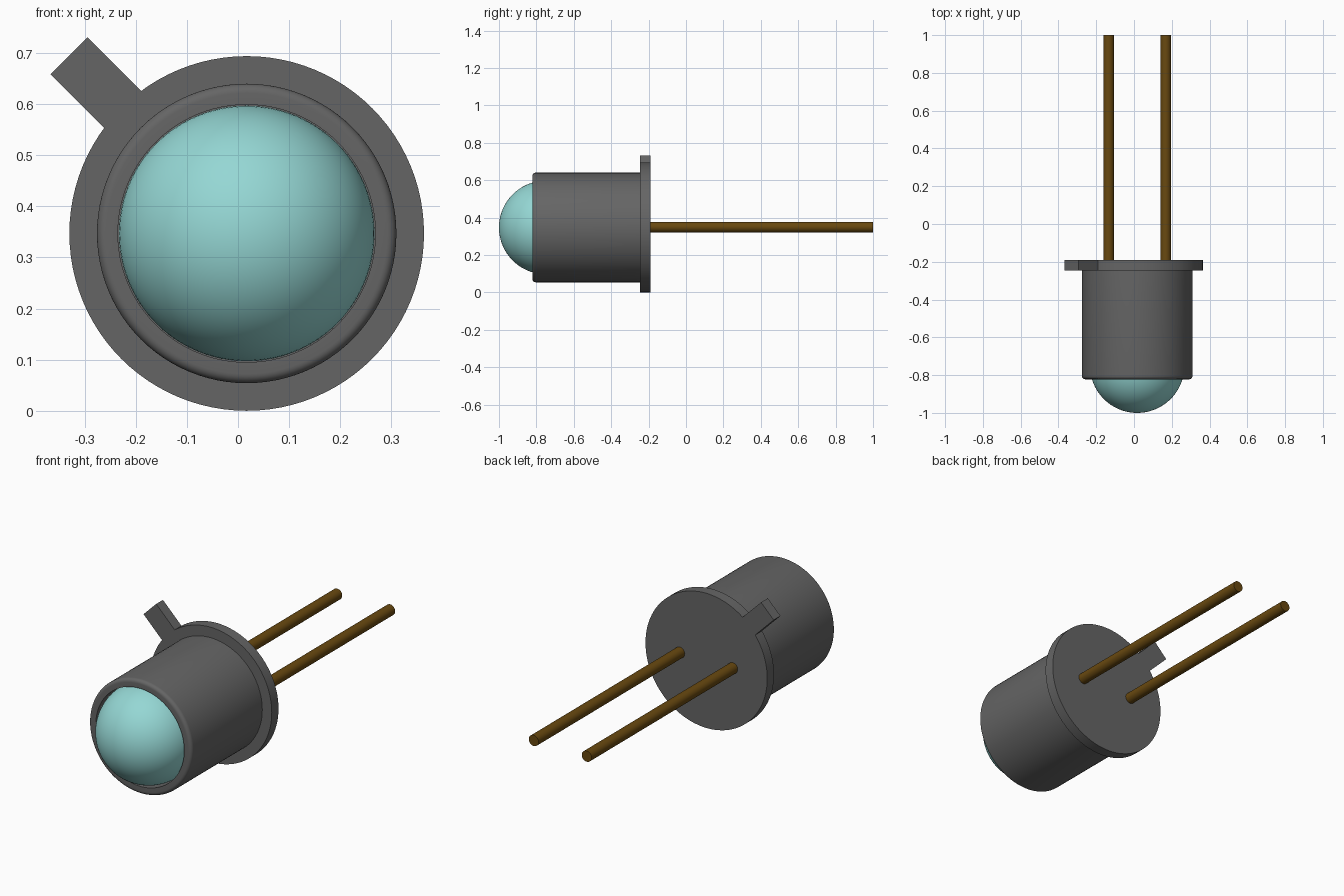
import bpy, bmesh, math
from mathutils import Matrix, Vector

cube = bpy.data.objects.get("Cube")
if cube:
    bpy.data.objects.remove(cube, do_unlink=True)

CX, CZ = 0.017, 0.347      # axis of the round parts
SEG = 96


def material(name, rgb):
    m = bpy.data.materials.new(name)
    m.use_nodes = True
    m.diffuse_color = (*rgb, 1)
    m.node_tree.nodes["Principled BSDF"].inputs["Base Color"].default_value = (*rgb, 1)
    return m


grey = material("dark grey", (0.13, 0.13, 0.13))
teal = material("pale teal", (0.30, 0.68, 0.66))
brown = material("bronze brown", (0.14, 0.066, 0.005))


def finish(name, bm, mat):
    bmesh.ops.remove_doubles(bm, verts=bm.verts, dist=1e-5)
    bmesh.ops.recalc_face_normals(bm, faces=bm.faces)
    me = bpy.data.meshes.new(name)
    bm.to_mesh(me)
    bm.free()
    me.materials.append(mat)
    ob = bpy.data.objects.new(name, me)
    bpy.context.collection.objects.link(ob)
    bpy.ops.object.select_all(action='DESELECT')
    ob.select_set(True)
    bpy.context.view_layer.objects.active = ob
    bpy.ops.object.shade_smooth_by_angle(angle=math.radians(35))
    return ob


def lathe(name, profile, mat, x=CX, z=CZ, seg=SEG):
    """Spin (radius, y) points round an axis parallel to y."""
    bm = bmesh.new()
    vs = [bm.verts.new((x + r, y, z)) for r, y in profile]
    es = [bm.edges.new(p) for p in zip(vs, vs[1:])]
    bmesh.ops.spin(bm, geom=vs + es, cent=(x, 0, z), axis=(0, 1, 0),
                   angle=math.tau, steps=seg, use_merge=True)
    return finish(name, bm, mat)


# Can: rounded front rim with a bore that holds the lens
R, FRONT, FILLET = 0.293, -0.822, 0.018
rim = [(R - FILLET + FILLET * math.sin(a), FRONT + FILLET - FILLET * math.cos(a))
       for a in (i * math.pi / 12 for i in range(7))]
lathe("can_body", [(0, -0.74), (0.252, -0.74), (0.252, FRONT)] + rim +
      [(R, -0.22), (0, -0.22)], grey)

# Flange at the back of the can
lathe("base_flange", [(0, -0.245), (0.347, -0.245), (0.347, -0.19), (0, -0.19)], grey)

# Domed lens
dome = [(0.25 * math.sin(a), -0.75 - 0.25 * math.cos(a))
        for a in (i * math.pi / 48 for i in range(25))]
lathe("dome_lens", dome + [(0.25, -0.735), (0, -0.735)], teal)

# Locating tab pointing up and to the right side of the flange
bm = bmesh.new()
bmesh.ops.create_cube(bm, size=1)
bmesh.ops.scale(bm, vec=(0.192, 0.055, 0.102), verts=bm.verts)
bmesh.ops.translate(bm, vec=(0.396, 0, 0), verts=bm.verts)
bmesh.ops.rotate(bm, cent=(0, 0, 0), verts=bm.verts,
                 matrix=Matrix.Rotation(math.radians(-135), 3, 'Y'))
bmesh.ops.translate(bm, vec=Vector((CX, -0.2175, CZ)), verts=bm.verts)
finish("locating_tab", bm, grey)

# Two lead pins
for side, s in (("right", -1), ("left", 1)):
    lathe(f"{side}_lead_pin", [(0, -0.2), (0.028, -0.2), (0.028, 1.0), (0, 1.0)],
          brown, x=CX + s * 0.151, z=0.349, seg=32)
